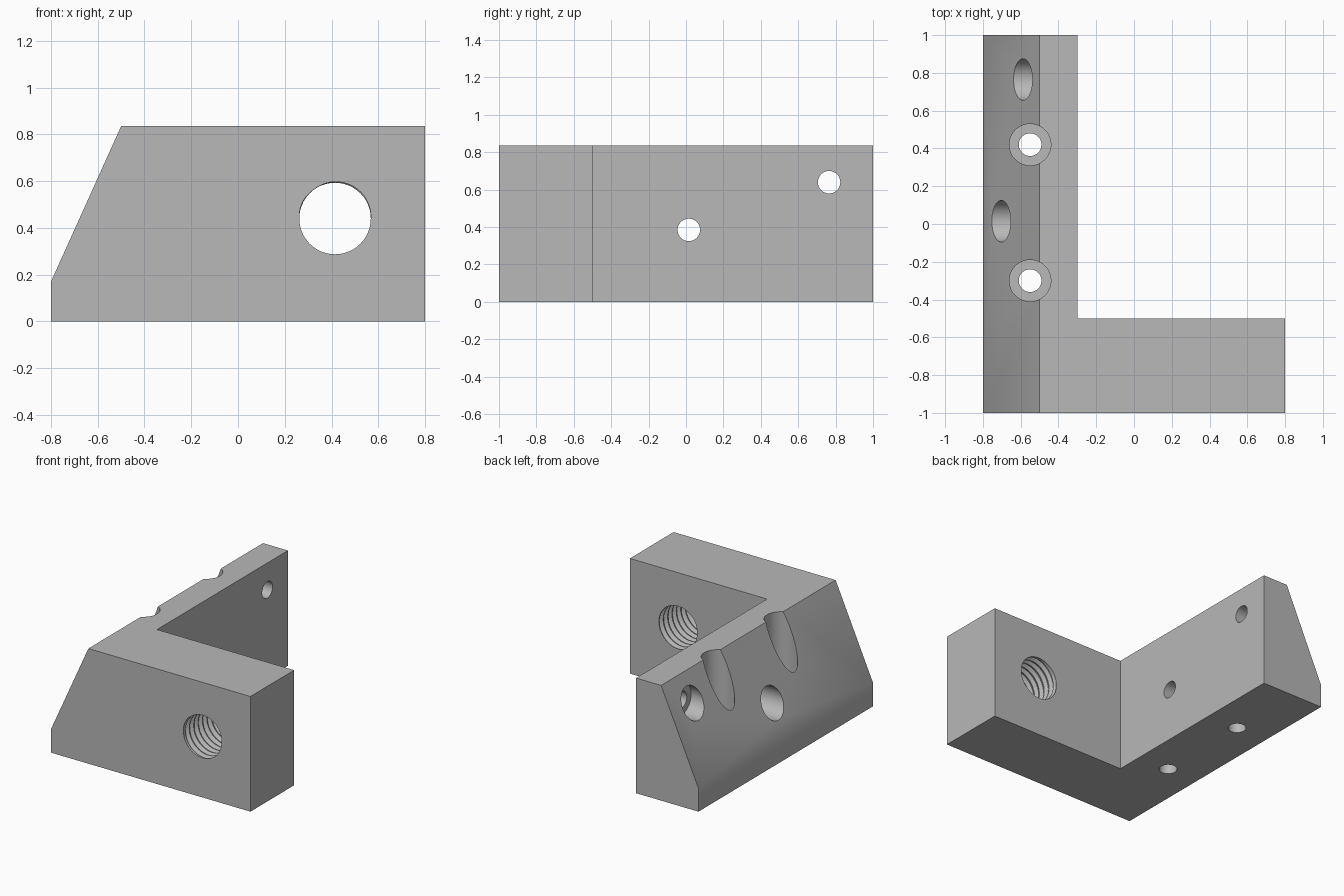
import bpy, bmesh, math
from mathutils import Matrix, Vector

if "Cube" in bpy.data.objects:
    bpy.data.objects.remove(bpy.data.objects["Cube"])

HEIGHT = 0.835
grey = bpy.data.materials.new("plain grey")
grey.diffuse_color = (0.48, 0.48, 0.48, 1)
grey.use_nodes = True
grey.node_tree.nodes["Principled BSDF"].inputs["Base Color"].default_value = grey.diffuse_color


def make_object(name, bm):
    bmesh.ops.recalc_face_normals(bm, faces=bm.faces[:])
    mesh = bpy.data.meshes.new(name)
    bm.to_mesh(mesh)
    bm.free()
    mesh.materials.append(grey)
    obj = bpy.data.objects.new(name, mesh)
    bpy.context.collection.objects.link(obj)
    return obj


def box(name, lo, hi):
    bm = bmesh.new()
    bmesh.ops.create_cube(bm, size=1)
    for v in bm.verts:
        v.co = [l + (c + 0.5) * (h - l) for c, l, h in zip(v.co, lo, hi)]
    return make_object(name, bm)


def rod(name, radius, start, end):
    """Cylinder between two points."""
    a, b = Vector(start), Vector(end)
    turn = Vector((0, 0, 1)).rotation_difference(b - a).to_matrix().to_4x4()
    bm = bmesh.new()
    bmesh.ops.create_cone(bm, cap_ends=True, segments=48, radius1=radius, radius2=radius,
                          depth=(b - a).length, matrix=Matrix.Translation((a + b) / 2) @ turn)
    return make_object(name, bm)


def thread(name, cx, cz, radius, depth, pitch, y0, turns, face_lo, face_hi):
    """Helical tap: a strip wound around the y axis that fades out at both faces."""
    seg = 48
    section = [(0.0, 0), (0.15, 0), (0.5, 1), (0.65, 1)]  # axial share, depth share
    n = len(section)
    rows = turns * n
    bm = bmesh.new()
    grid = []
    for i in range(rows):
        along, deep = section[i % n]
        row = []
        for s in range(seg):
            a = math.tau * s / seg
            y = y0 + pitch * (i // n + along + s / seg)
            fade = max(0, min(1, (y - face_lo) / 0.02, (face_hi - y) / 0.02))
            r = radius + depth * deep * fade
            row.append(bm.verts.new((cx + r * math.sin(a), y, cz + r * math.cos(a))))
        grid.append(row)
    for i in range(rows - 1):
        for s in range(seg):
            k, t = (i, s + 1) if s < seg - 1 else (i + n, 0)
            if k + 1 < rows:
                bm.faces.new((grid[i][s], grid[i + 1][s], grid[k + 1][t], grid[k][t]))
    # close both ends with fans
    middle = (face_lo + face_hi) / 2
    ends = [bm.verts.new((cx, y0, cz)), bm.verts.new((cx, y0 + pitch * (turns + 1), cz))]
    for e in [e for e in bm.edges if e.is_boundary]:
        bm.faces.new((*e.verts, ends[e.verts[0].co.y > middle]))
    return make_object(name, bm)


# Body: sloped profile extruded along y
profile = [(-0.8, 0), (0.8, 0), (0.8, HEIGHT), (-0.5, HEIGHT), (-0.8, 0.17)]
bm = bmesh.new()
base = bm.faces.new([bm.verts.new((x, -1, z)) for x, z in profile])
ext = bmesh.ops.extrude_face_region(bm, geom=[base])
bmesh.ops.translate(bm, vec=(0, 2, 0),
                    verts=[g for g in ext["geom"] if isinstance(g, bmesh.types.BMVert)])
body = make_object("angle_bracket", bm)

# Notch that leaves the L shape
cutters = [box("notch_cutter", (-0.3, -0.5, -1), (2, 2, 2))]

# Upright counterbored screw holes
for y in (-0.3, 0.42):
    cutters.append(rod("upright_hole_cutter", 0.06, (-0.55, y, -0.2), (-0.55, y, 1)))
    cutters.append(rod("upright_counterbore_cutter", 0.11, (-0.55, y, 0.2), (-0.55, y, 1.1)))

# Sideways counterbored screw holes
for y, z in ((0.015, 0.385), (0.765, 0.64)):
    cutters.append(rod("side_hole_cutter", 0.06, (-1, y, z), (-0.1, y, z)))
    cutters.append(rod("side_counterbore_cutter", 0.11, (-1.1, y, z), (-0.5, y, z)))

# Threaded hole through the short arm
cutters.append(thread("thread_cutter", 0.415, 0.44, 0.153, 0.022, 0.05,
                      -1.12, 15, -1, -0.5))

# Cut everything and clean up the helpers
bpy.context.view_layer.objects.active = body
body.select_set(True)
for c in cutters:
    c.hide_render = True
    mod = body.modifiers.new("cut", 'BOOLEAN')
    mod.operation = 'DIFFERENCE'
    mod.solver = 'EXACT'
    mod.object = c
    bpy.ops.object.modifier_apply(modifier=mod.name)
for c in cutters:
    bpy.data.objects.remove(c)

bpy.ops.object.shade_smooth_by_angle(angle=math.radians(25))
